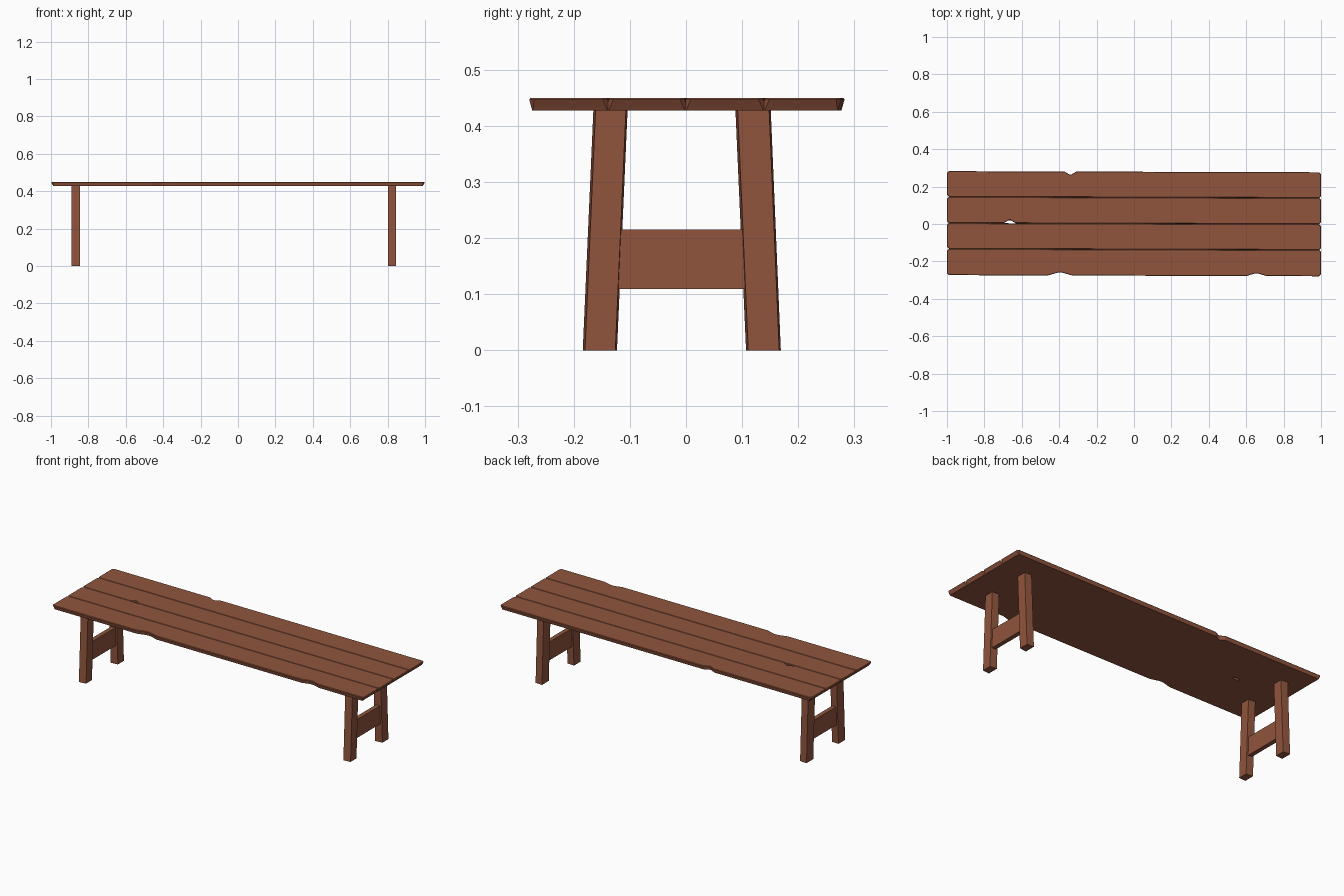
import bpy, bmesh

if "Cube" in bpy.data.objects:
    bpy.data.objects.remove(bpy.data.objects["Cube"])

wood = bpy.data.materials.new("red_brown_wood")
wood.diffuse_color = (0.28, 0.09, 0.047, 1)
wood.use_nodes = True
wood.node_tree.nodes["Principled BSDF"].inputs["Base Color"].default_value = wood.diffuse_color


def make_object(name, bm):
    bmesh.ops.recalc_face_normals(bm, faces=bm.faces[:])
    me = bpy.data.meshes.new(name)
    bm.to_mesh(me)
    bm.free()
    me.materials.append(wood)
    ob = bpy.data.objects.new(name, me)
    bpy.context.collection.objects.link(ob)
    return ob


def loft(name, rings):
    """Skin a stack of equal-length outlines and cap both ends."""
    bm = bmesh.new()
    loops = [[bm.verts.new(p) for p in r] for r in rings]
    n = len(loops[0])
    for a, b in zip(loops, loops[1:]):
        for i in range(n):
            j = (i + 1) % n
            bm.faces.new((a[i], a[j], b[j], b[i]))
    bm.faces.new(loops[0])
    bm.faces.new(loops[-1])
    return make_object(name, bm)


def outline(hx, y0, y1, cut, z, low, high):
    """Plank outline with clipped corners and chips (x, half width, depth)."""
    pts = [(-hx, y0 + cut), (-hx + cut, y0)]
    for x, w, d in low:
        pts += [(x - w, y0), (x - w * .2, y0 + d), (x + w * .2, y0 + d), (x + w, y0)]
    pts += [(hx - cut, y0), (hx, y0 + cut), (hx, y1 - cut), (hx - cut, y1)]
    for x, w, d in reversed(high):
        pts += [(x + w, y1), (x + w * .2, y1 - d), (x - w * .2, y1 - d), (x - w, y1)]
    pts += [(-hx + cut, y1), (-hx, y1 - cut)]
    return [(x, y - 0.003 * x, z) for x, y in pts]


# Seat planks: wider at the top than underneath, with chipped edges
edges = [-0.277, -0.136, 0.002, 0.142, 0.280]
chips_low = {0: [(-0.395, 0.065, 0.015), (0.655, 0.055, 0.013)],
             2: [(-0.665, 0.032, 0.016)]}
chips_high = {3: [(-0.34, 0.032, 0.015)]}
for i in range(4):
    lo, hi = chips_low.get(i, []), chips_high.get(i, [])
    a, b = edges[i], edges[i + 1]
    a_low = a + (0.006 if i == 0 else 0)
    b_low = b - (0.006 if i == 3 else 0)
    loft(f"seat_plank_{i + 1}", [
        outline(0.987, a_low, b_low, 0.001, 0.427, lo, hi),
        outline(0.999, a + 0.0005, b - 0.0005, 0.009, 0.447, lo, hi),
        outline(0.996, a + 0.003, b - 0.003, 0.009, 0.450, lo, hi)])


def leg_ring(x0, x1, ya, yb, z):
    # outer-end face is slightly narrower than the other
    return [(x0, ya, z), (x1, ya + 0.004, z), (x1, yb - 0.003, z), (x0, yb, z)]


# Two trestles: splayed legs with a stretcher board
for side, x0, x1 in (("left", -0.889, -0.846), ("right", 0.803, 0.846)):
    loft(f"{side}_front_leg", [leg_ring(x0, x1, -0.184, -0.123, 0),
                               leg_ring(x0, x1, -0.165, -0.104, 0.430)])
    loft(f"{side}_back_leg", [leg_ring(x0, x1, 0.107, 0.169, 0),
                              leg_ring(x0, x1, 0.088, 0.151, 0.430)])
    xa, xb = x0 + 0.009, x1 - 0.009
    loft(f"{side}_stretcher", [
        [(xa, -0.13, z), (xb, -0.13, z), (xb, 0.115, z), (xa, 0.115, z)]
        for z in (0.109, 0.215)])
